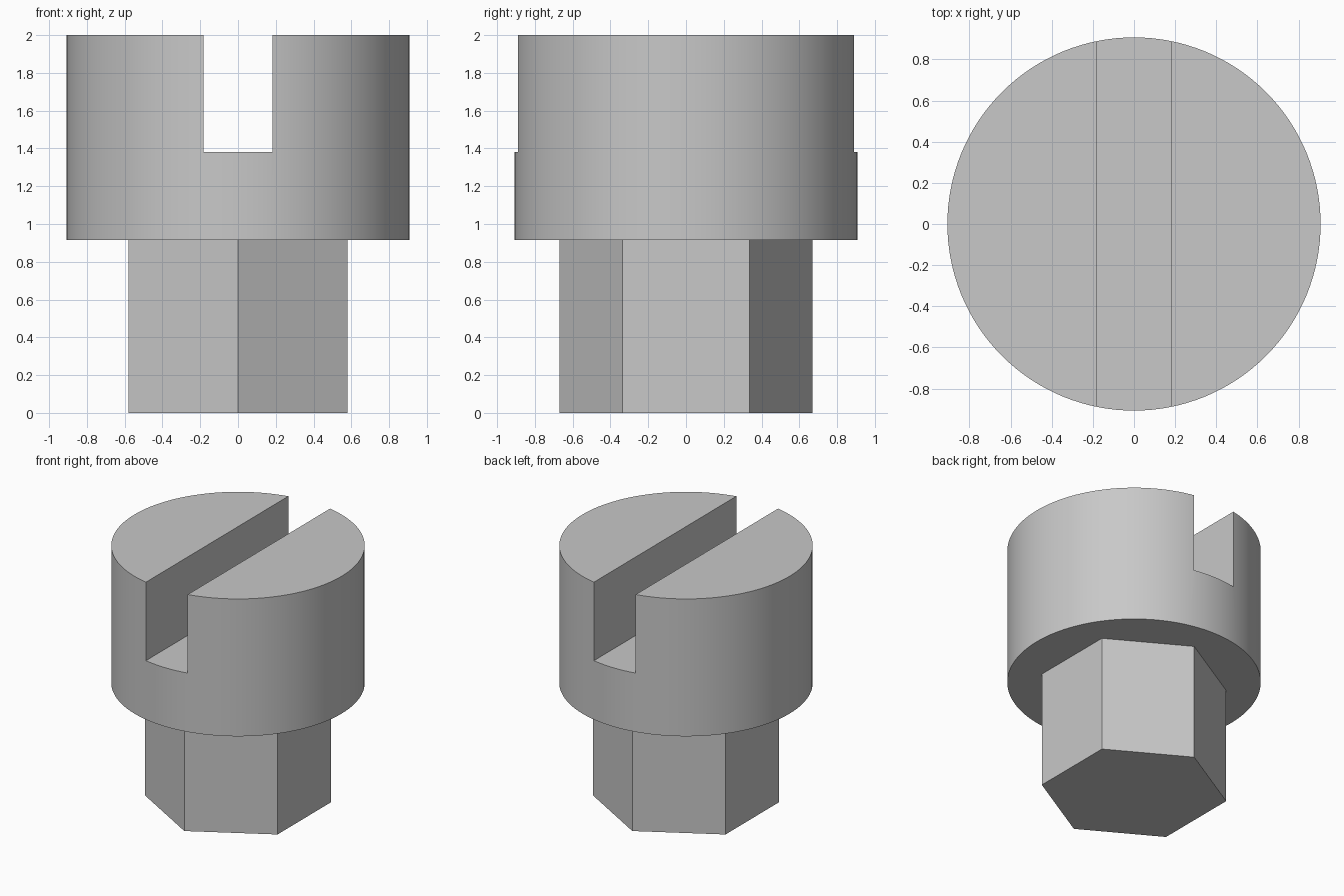
import bpy
import bmesh
from math import sin, cos, pi

default = bpy.data.objects.get("Cube")
if default:
    bpy.data.objects.remove(default, do_unlink=True)

HEAD_RADIUS, HEX_RADIUS = 0.907, 0.67
SHOULDER_Z, SLOT_Z, TOP_Z = 0.915, 1.38, 2.0
SLOT_WIDTH = 0.365

steel = bpy.data.materials.new("plain grey")
steel.use_nodes = True
grey = (0.58, 0.58, 0.58, 1)
steel.diffuse_color = grey
steel.node_tree.nodes["Principled BSDF"].inputs["Base Color"].default_value = grey


def prism(name, sides, radius, z0, z1):
    """Upright regular prism with its first corner on +y."""
    bm = bmesh.new()
    ring = [bm.verts.new((-radius * sin(2 * pi * i / sides),
                          radius * cos(2 * pi * i / sides), z0))
            for i in range(sides)]
    base = bm.faces.new(ring)
    top = bmesh.ops.extrude_face_region(bm, geom=[base], use_keep_orig=True)
    moved = [v for v in top["geom"] if isinstance(v, bmesh.types.BMVert)]
    bmesh.ops.translate(bm, verts=moved, vec=(0, 0, z1 - z0))
    bmesh.ops.recalc_face_normals(bm, faces=bm.faces)
    mesh = bpy.data.meshes.new(name)
    bm.to_mesh(mesh)
    bm.free()
    mesh.materials.append(steel)
    obj = bpy.data.objects.new(name, mesh)
    bpy.context.collection.objects.link(obj)
    return obj


# Hexagonal shank and round head
hex_shank = prism("hex_shank", 6, HEX_RADIUS, 0, SHOULDER_Z)
head = prism("slotted_head", 128, HEAD_RADIUS, SHOULDER_Z, TOP_Z)

# Slot running front to back through the top of the head
bpy.ops.mesh.primitive_cube_add(size=1, location=(0, 0, SLOT_Z + 0.5))
cutter = bpy.context.object
cutter.name = "slot_cutter"
cutter.scale = (SLOT_WIDTH, 3, 1)
cutter.hide_render = True
cutter.data.materials.append(steel)

cut = head.modifiers.new("slot", 'BOOLEAN')
cut.operation = 'DIFFERENCE'
cut.solver = 'EXACT'
cut.object = cutter

bpy.ops.object.select_all(action='DESELECT')
head.select_set(True)
bpy.context.view_layer.objects.active = head
bpy.ops.object.modifier_apply(modifier=cut.name)
bpy.data.objects.remove(cutter, do_unlink=True)

# Round wall smooth, rims and slot crisp
bpy.ops.object.shade_smooth_by_angle(angle=pi / 6)
